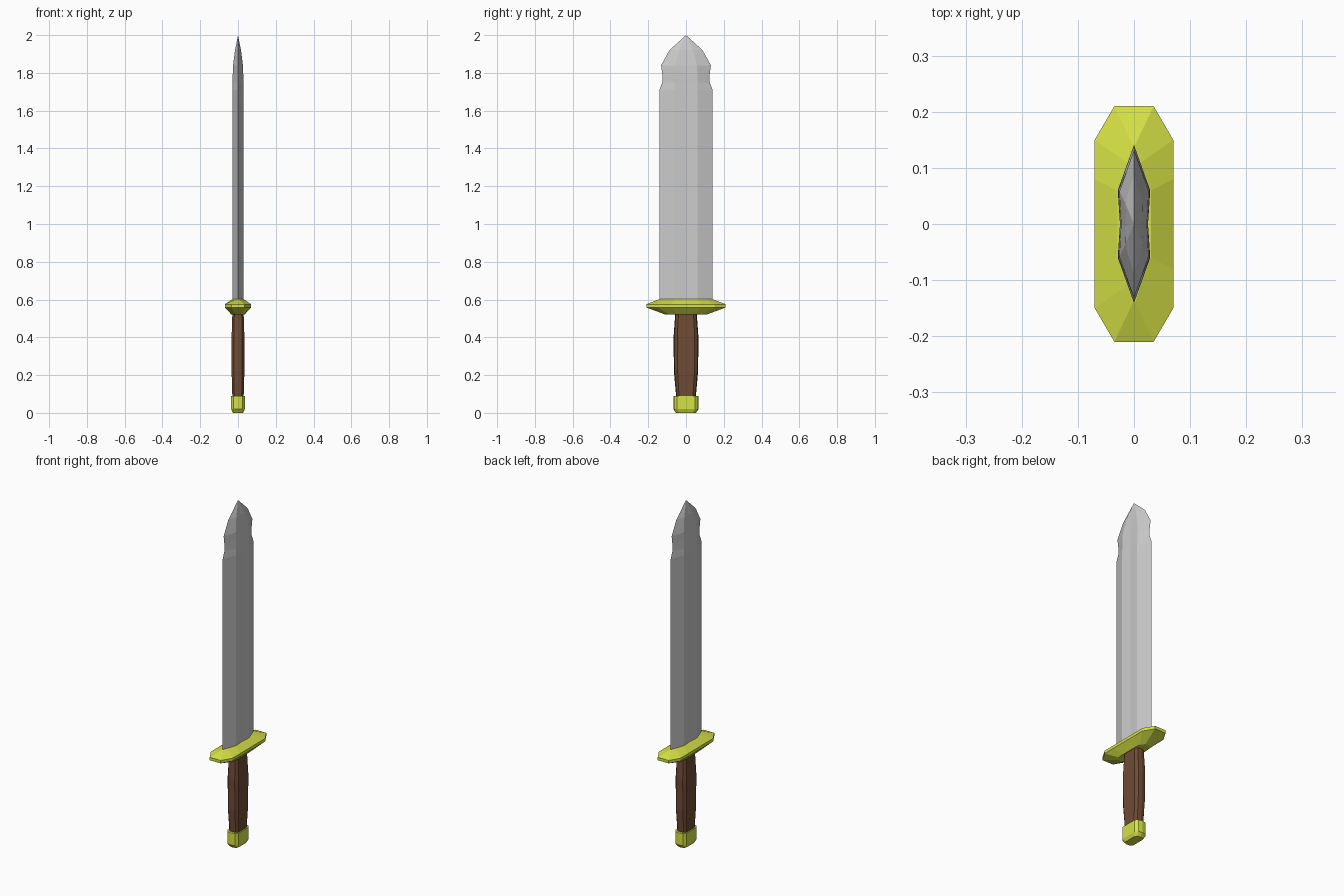
import bpy

if "Cube" in bpy.data.objects:
    bpy.data.objects.remove(bpy.data.objects["Cube"])


def material(name, color):
    m = bpy.data.materials.new(name)
    m.diffuse_color = (*color, 1)
    m.use_nodes = True
    m.node_tree.nodes["Principled BSDF"].inputs["Base Color"].default_value = m.diffuse_color
    return m


def mirror4(quarter):
    """Closed outline from points running from +y end to the +x side."""
    right = quarter + [(x, -y) for x, y in reversed(quarter) if y > 0]
    left = [(-x, y) for x, y in reversed(right) if x > 0]
    return right + left


def loft(name, rings, mat=None, tip=None):
    """Bridge equal-length outlines [(z, outline)], cap the ends or add a tip."""
    n = len(rings[0][1])
    verts = [(x, y, z) for z, ring in rings for x, y in ring]
    faces = []
    for r in range(len(rings) - 1):
        for i in range(n):
            j = (i + 1) % n
            # outlines run clockwise seen from above
            faces.append((r * n + j, r * n + i, (r + 1) * n + i, (r + 1) * n + j))
    faces.append(tuple(range(n)))
    last = (len(rings) - 1) * n
    if tip is not None:
        verts.append((0, 0, tip))
        faces += [(last + (i + 1) % n, last + i, len(verts) - 1) for i in range(n)]
    else:
        faces.append(tuple(reversed(range(last, last + n))))
    mesh = bpy.data.meshes.new(name)
    mesh.from_pydata(verts, [], faces)
    if mat:
        mesh.materials.append(mat)
    obj = bpy.data.objects.new(name, mesh)
    bpy.context.collection.objects.link(obj)
    return obj


gold = material("yellow_metal", (0.66, 0.75, 0.06))
wood = material("brown_grip", (0.16, 0.07, 0.035))


# Blade: diamond section with a shallow hollow along the middle
def blade_ring(edge, shoulder, thick, core):
    return mirror4([(0, edge), (thick, shoulder), (core, 0)])


loft("blade", [
    (0.59, blade_ring(0.141, 0.06, 0.029, 0.025)),
    (1.71, blade_ring(0.141, 0.06, 0.029, 0.025)),
    (1.75, blade_ring(0.125, 0.06, 0.028, 0.025)),
    (1.79, blade_ring(0.125, 0.06, 0.028, 0.025)),
    (1.84, blade_ring(0.132, 0.058, 0.026, 0.023)),
    (1.92, blade_ring(0.088, 0.038, 0.016, 0.015)),
], tip=2.0)

# Guard: long octagon plate sloping in towards the blade and grip
rim = mirror4([(0.035, 0.21), (0.07, 0.15), (0.07, 0.08)])
top = mirror4([(0.002, 0.141), (0.012, 0.109), (0.03, 0.06)])
under = mirror4([(0.015, 0.108), (0.03, 0.085), (0.034, 0.05)])
loft("guard", [(0.52, under), (0.558, rim), (0.575, rim), (0.602, top)], gold)


# Grip: faceted oval that swells in the middle
def grip_ring(x, y):
    return mirror4([(0, y), (x * 0.65, y * 0.94), (x, y * 0.7)])


loft("grip", [
    (0.085, grip_ring(0.030, 0.052)),
    (0.22, grip_ring(0.034, 0.064)),
    (0.40, grip_ring(0.034, 0.066)),
    (0.525, grip_ring(0.030, 0.057)),
], wood)

# Pommel: faceted cap with a chamfered base
loft("pommel", [
    (0.0, grip_ring(0.027, 0.052)),
    (0.02, grip_ring(0.036, 0.067)),
    (0.09, grip_ring(0.036, 0.067)),
], gold)
